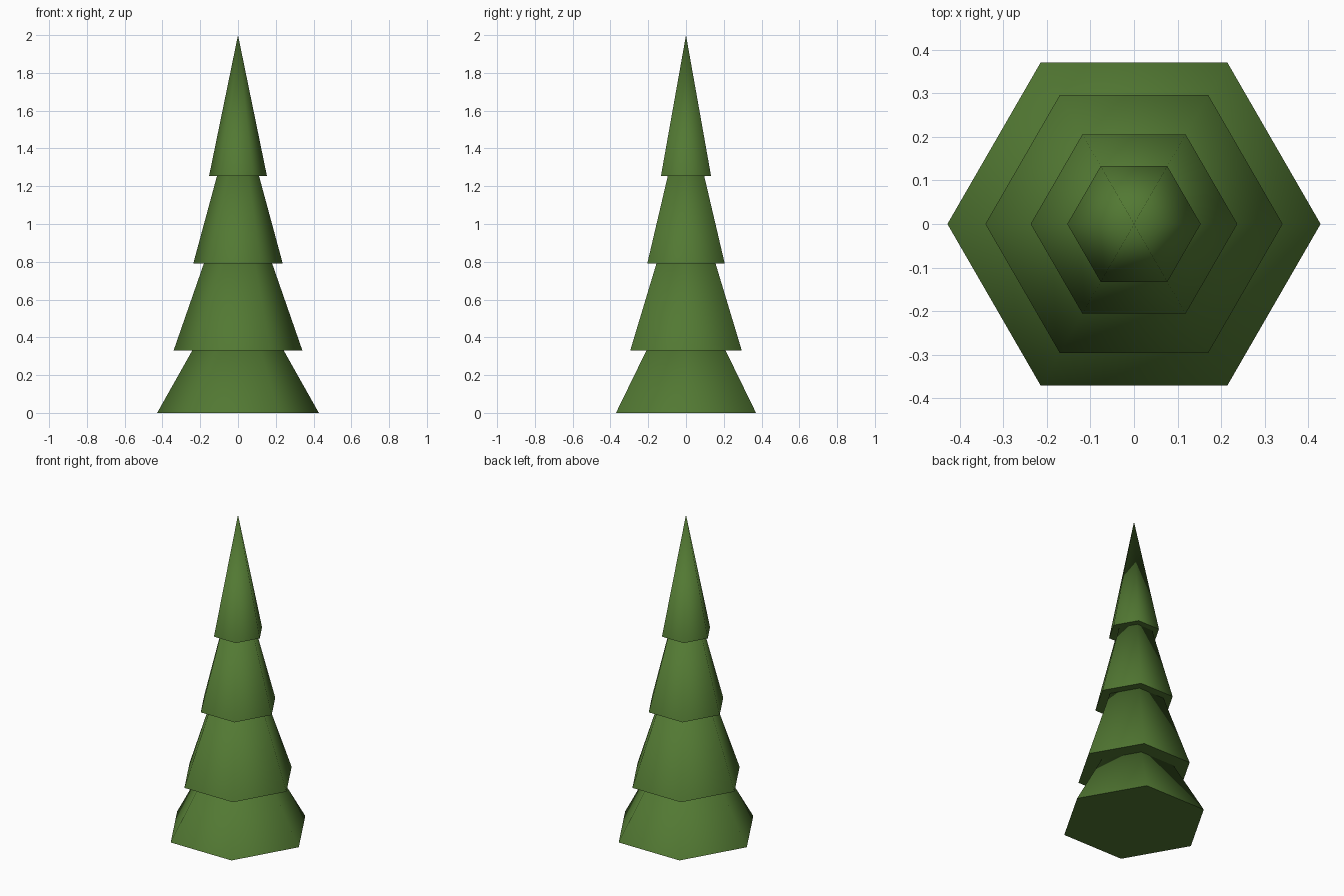
import bpy
import math

if "Cube" in bpy.data.objects:
    bpy.data.objects.remove(bpy.data.objects["Cube"], do_unlink=True)

# Foliage colour
green = bpy.data.materials.new("foliage_green")
green.use_nodes = True
colour = (0.085, 0.19, 0.033, 1)
green.diffuse_color = colour
green.node_tree.nodes["Principled BSDF"].inputs["Base Color"].default_value = colour


def foliage_tier(name, radius, base, tip):
    """Six-sided cone with corners on the x axis, smooth sides and a flat base."""
    bpy.ops.mesh.primitive_cone_add(
        vertices=6, radius1=radius, radius2=0, depth=tip - base,
        location=(0, 0, (base + tip) / 2), rotation=(0, 0, math.radians(90)))
    tier = bpy.context.object
    tier.name = name
    tier.data.materials.append(green)
    bpy.ops.object.shade_smooth_by_angle(angle=math.radians(65))


# Overlapping tiers from the ground up
foliage_tier("bottom_tier", 0.428, 0, 0.76)
foliage_tier("lower_middle_tier", 0.341, 0.33, 1.31)
foliage_tier("upper_middle_tier", 0.237, 0.79, 1.665)
foliage_tier("top_tier", 0.153, 1.255, 2)
